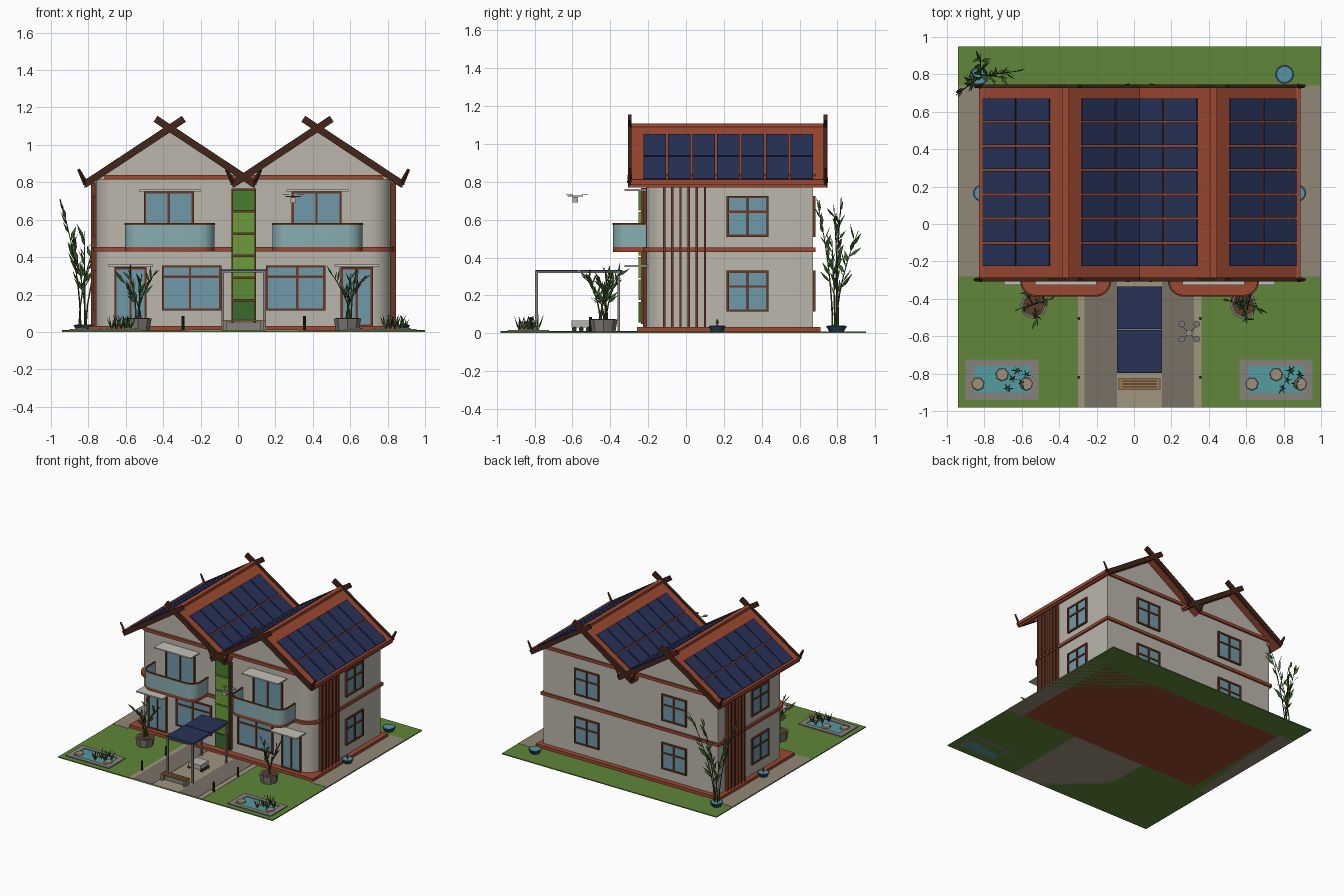
import bpy, bmesh, math, random
from mathutils import Vector, Matrix

if "Cube" in bpy.data.objects:
    bpy.data.objects.remove(bpy.data.objects["Cube"])
random.seed(4)
MATS = {}

def material(hexcol):
    if hexcol not in MATS:
        m = bpy.data.materials.new("paint_" + hexcol)
        rgb = [(int(hexcol[i:i + 2], 16) / 255) ** 2.2 for i in (0, 2, 4)]
        m.diffuse_color = (*rgb, 1)
        m.use_nodes = True
        m.node_tree.nodes["Principled BSDF"].inputs["Base Color"].default_value = m.diffuse_color
        MATS[hexcol] = m
    return MATS[hexcol]

class Part:
    """Collects simple solids into one named object."""
    def __init__(self):
        self.bm = bmesh.new()
    def box(self, x0, x1, y0, y1, z0, z1, mat=Matrix()):
        m = mat @ Matrix.Translation(((x0 + x1) / 2, (y0 + y1) / 2, (z0 + z1) / 2)) @ Matrix.Diagonal((x1 - x0, y1 - y0, z1 - z0, 1))
        bmesh.ops.create_cube(self.bm, size=1, matrix=m)
        return self
    def beam(self, p, q, r, n=6, r2=None):
        p, q = Vector(p), Vector(q)
        m = Matrix.Translation((p + q) / 2) @ (q - p).to_track_quat('Z', 'Y').to_matrix().to_4x4()
        bmesh.ops.create_cone(self.bm, cap_ends=True, segments=n, radius1=r, radius2=r if r2 is None else r2,
                              depth=(q - p).length, matrix=m)
        return self
    def prism(self, pts, a, b, axis='z'):
        f = (lambda p, t: (p[0], p[1], t)) if axis == 'z' else (lambda p, t: (p[0], t, p[1]))
        lo = [self.bm.verts.new(f(p, a)) for p in pts]
        hi = [self.bm.verts.new(f(p, b)) for p in pts]
        self.bm.faces.new(lo[::-1]); self.bm.faces.new(hi)
        for i in range(len(pts)):
            j = (i + 1) % len(pts)
            self.bm.faces.new((lo[i], lo[j], hi[j], hi[i]))
        return self
    def leaf(self, p, d, length, w):
        p, d = Vector(p), Vector(d).normalized()
        s = d.cross(Vector((random.uniform(-1, 1), random.uniform(-1, 1), .4))).normalized() * w
        mid = p + d * length * .4
        self.bm.faces.new([self.bm.verts.new(v) for v in (p, mid + s, p + d * length, mid - s)])
    def done(self, name, col, smooth=False):
        bmesh.ops.recalc_face_normals(self.bm, faces=self.bm.faces)
        me = bpy.data.meshes.new(name)
        self.bm.to_mesh(me); self.bm.free()
        ob = bpy.data.objects.new(name, me)
        bpy.context.collection.objects.link(ob)
        me.materials.append(material(col))
        if smooth:
            bpy.ops.object.select_all(action='DESELECT')
            ob.select_set(True); bpy.context.view_layer.objects.active = ob
            bpy.ops.object.shade_smooth_by_angle(angle=math.radians(35))
        return ob

def front_round(x0, x1, y0, y1, r, n=8):
    """Plan outline with rounded front corners."""
    arc = [(math.cos(math.pi / 2 * i / n) * r, math.sin(math.pi / 2 * i / n) * r) for i in range(n + 1)]
    return ([(x0, y1)] + [(x0 + r - a, y0 + r - b) for a, b in arc]
            + [(x1 - r + a, y0 + r - b) for a, b in arc[::-1]] + [(x1, y1)])

RED, DARK, WALL, GLASS, SOLAR = "9A4A34", "45291F", "B9B5AB", "6F98A8", "2B3558"
STONE, TAN, BLUE, LEAF, WOOD = "85807A", "A0937F", "2C4A63", "3B5A2C", "6B3A28"
CX, UNITS = 0.03, (-0.365, 0.425)

# plot: lawn, side paving, driveway strips
Part().box(-.94, 1, -.98, .95, 0, .008).done("lawn", "61853B")
Part().box(-.94, -.80, -.28, .74, 0, .010).box(.86, 1, -.28, .74, 0, .010).done("side_paving", "8F8676")
Part().box(-.30, .36, -.98, -.26, 0, .010).done("driveway", TAN)
Part().box(-.265, -.09, -.98, -.26, .002, .012).box(.15, .32, -.98, -.26, .002, .012).done("driveway_tracks", "797066")

# house shell
Part().box(-.80, .86, -.26, .71, 0, .032).done("plinth", RED)
Part().prism(front_round(-.76, .82, -.21, .67, .12), .03, .82).done("house_walls", WALL, True)
for z, n in ((.43, "floor_band"), (.815, "eave_band")):
    Part().prism(front_round(-.775, .835, -.228, .685, .12), z, z + .024).done(n, RED, True)

# twin gable roofs with bargeboards, crossed ridge horns and solar panels
S = 0.66
ang = math.atan(S)
for k, c in enumerate(UNITS):
    t = ("left_", "right_")[k]
    Part().prism([(c - .39, .815), (c + .39, .815), (c, 1.075)], -.21, .67, 'y').done(t + "gable_wall", WALL)
    Part().prism([(c, 1.10), (c + .455, .80), (c + .455, .77), (c, 1.07), (c - .455, .77), (c - .455, .80)],
                 -.30, .74, 'y').done(t + "roof", RED)
    trim, sol = Part(), Part()
    edge = Part().box(c - .018, c + .018, -.29, .73, 1.085, 1.108)
    for s in (-1, 1):
        edge.box(c + s * .452 - .012, c + s * .452 + .012, -.29, .73, .785, .812)
        m = Matrix.Translation((c, 0, 1.10)) @ Matrix.Rotation(s * ang, 4, 'Y')
        for y in (-.297, .737):
            a, b = sorted((-s * .085, s * .555))
            trim.box(a, b, y - .01, y + .01, -.028, .010, m)
            trim.beam((c + s * .45, y, .795), (c + s * .488, y, .87), .014, 4, .008)
        for i in range(7):
            y0 = -.225 + i * .1295
            for d0, d1 in ((.085, .257), (.266, .440)):
                a, b = sorted((s * d0 / math.cos(ang), s * d1 / math.cos(ang)))
                sol.box(a, b, y0, y0 + .119, -.002, .010, m)
    edge.done(t + "roof_edges", RED)
    trim.done(t + "bargeboards", DARK)
    sol.done(t + "roof_solar_panels", SOLAR)

# windows and doors; local frame: x across, -y outward
def window(name, x, y, z, w, h, rot=0, cols=(.5,), rows=()):
    m = Matrix.Translation((x, y, z)) @ Matrix.Rotation(rot, 4, 'Z')
    Part().box(-w / 2, w / 2, -.006, .01, 0, h, m).done(name + "_glass", GLASS)
    f, t = Part(), .006
    for u in (0, 1) + cols:
        f.box((u - .5) * w - t, (u - .5) * w + t, -.014, .01, -t, h + t, m)
    for v in (0, 1) + rows:
        f.box(-w / 2, w / 2, -.013, .01, v * h - t, v * h + t, m)
    f.done(name + "_frame", WOOD)

H = math.pi / 2
for s, c, t in ((-1, UNITS[0], "left"), (1, UNITS[1], "right")):
    window(t + "_balcony_door", c - .005, -.21, .46, .255, .285)
    window(t + "_living_window", CX + s * .278, -.21, .12, .305, .23, 0, (.5 + s * .03,), (.76,))
    window(t + "_entry_door", CX + s * .605, -.212, .035, .16, .305)
    for z, n in ((.12, "lower"), (.515, "upper")):
        window(f"{t}_{n}_back_window", c, .67, z, .21, .205, 2 * H, (.5,), (.62,))
        window(f"{t}_{n}_side_window", CX + s * .79, .23 + s * .095, z, .21, .205, s * H, (.5,), (.62,))
    Part().box(c - .165, c + .165, -.325, -.2, .752, .762).done(t + "_upper_canopy", "C4C0B8")
    x = CX + s * .605
    Part().box(x - .12, x + .12, -.325, -.2, .350, .360).done(t + "_entry_canopy", "C4C0B8")
    # balcony
    out = front_round(c - .24, c + .24, -.385, -.2, .08)
    inn = front_round(c - .234, c + .234, -.379, -.2, .074)
    Part().prism(out, .43, .455).done(t + "_balcony_slab", RED, True)
    Part().prism(out + inn[::-1], .455, .572).done(t + "_balcony_glass", "86ACB0", True)
    Part().prism(front_round(c - .243, c + .243, -.388, -.2, .083) + inn[::-1], .572, .583).done(t + "_balcony_rail", WOOD, True)
    # vertical timber fins on the side wall
    fins = Part()
    for i in range(6):
        y = .23 + s * (-.345 + i * .043)
        fins.box(CX + s * .80 - .015, CX + s * .80 + .015, y - .006, y + .006, .03, .80)
    fins.done(t + "_timber_fins", WOOD)

# green wall between the units
Part().box(-.036, .096, -.238, -.2, .05, .766).done("green_wall_frame", WOOD)
for i in range(6):
    z = .056 + i * .1185
    Part().box(-.03, .09, -.252, -.21, z, z + .11).done(f"green_wall_panel_{i + 1}",
                                                      ("3C6A30", "5C8A38", "6C9A3C", "6C9A3C", "6C9A3C", "4B7C32")[i])

# carport with solar roof
port = Part().box(-.09, .15, -.797, -.335, .318, .326)
for x in (-.082, .142):
    for y in (-.79, -.355):
        port.box(x - .007, x + .007, y - .007, y + .007, .008, .325)
port.done("carport_frame", STONE)
Part().box(-.09, .15, -.795, -.568, .326, .335).box(-.09, .15, -.562, -.335, .326, .335).done("carport_solar_panels", SOLAR)

# small wheeled rover under the carport
Part().box(-.025, .085, -.605, -.50, .03, .066).done("rover_body", "B4B2AE")
wheels = Part()
for x in (-.027, .087):
    for y in (-.59, -.553, -.516):
        wheels.beam((x - .007, y, .022), (x + .007, y, .022), .013, 12)
wheels.done("rover_wheels", "333333")

# bench
Part().box(-.08, -.06, -.885, -.825, .01, .055).box(.12, .14, -.885, -.825, .01, .055).box(-.08, .14, -.86, -.85, .01, .05).done("bench_base", STONE)
slats = Part()
for i in range(4):
    slats.box(-.082, .142, -.886 + i * .016, -.874 + i * .016, .055, .063)
slats.done("bench_slats", "A2703C")

# hovering drone
Part().box(.28, .31, -.60, -.57, .69, .72).beam((.255, -.625, .725), (.335, -.545, .725), .003).beam(
    (.255, -.545, .725), (.335, -.625, .725), .003).done("drone_body", "B8B4A4")
rot = Part()
for x in (.255, .335):
    for y in (-.615, -.535):
        rot.beam((x, y, .732), (x, y, .735), .018, 8)
rot.done("drone_rotors", "777777")

# bollard lights
bol = Part()
for x in (-.295, .355):
    for y in (-.82, -.505):
        bol.beam((x, y, .008), (x, y, .085), .008, 8)
bol.done("bollards", "2B2B2B")

# plants
def bamboo(name, base, tips, leaves, size):
    st, lf = Part(), Part()
    for tip in tips:
        b = Vector(base) + Vector((random.uniform(-.02, .02), random.uniform(-.02, .02), 0))
        tip = Vector(tip)
        at = lambda u: Vector((b.x + (tip.x - b.x) * u ** 1.8, b.y + (tip.y - b.y) * u ** 1.8, b.z + (tip.z - b.z) * u))
        for i in range(6):
            st.beam(at(i / 6), at((i + 1) / 6), .0045 - i * .0005, 5)
        for i in range(leaves):
            d = (tip - b).normalized() + Vector((random.uniform(-1, 1), random.uniform(-1, 1), random.uniform(-.5, .4))) * .7
            lf.leaf(at(.35 + .6 * i / leaves), d, size * random.uniform(.7, 1.1), size * .11)
    st.done(name + "_stems", "4A5A2A")
    lf.done(name + "_leaves", LEAF)

def bowl(name, x, y, r=.05):
    Part().beam((x, y, .005), (x, y, .038), r * .65, 16, r).done(name, BLUE, True)
    Part().beam((x, y, .03), (x, y, .040), r * .8, 16).done(name + "_water", "5A93A5")

bowl("back_left_bowl", -.83, .79)
bowl("back_right_bowl", .805, .80)
for x, n in ((-.815, "left"), (.875, "right")):
    bowl(n + "_side_bowl", x, .165, .045)
    Part().beam((x, .165, .04), (x, .165, .06), .004).beam((x, .165, .055), (x, .165, .075), .010, 6, .002).done(n + "_lotus_bud", "5A4A50")
bamboo("back_bamboo", (-.83, .79, .03), [(-.95, .69, .71), (-.82, .91, .54), (-.60, .82, .72), (-.68, .78, .68), (-.89, .77, .50)], 11, .10)
for x, n in ((-.535, "left"), (.585, "right")):
    s = 1 if x > 0 else -1
    Part().beam((x, -.435, .005), (x, -.435, .072), .062, 8, .073).done(n + "_planter", "7D7973")
    Part().beam((x, -.435, .06), (x, -.435, .075), .062, 8).done(n + "_planter_soil", "5A3F30")
    bamboo(n + "_bamboo", (x, -.435, .07), [(x + s * .10, -.46, .30), (x - s * .10, -.40, .33), (x + .02, -.53, .31), (x + s * .05, -.34, .33)], 9, .075)

# ponds with border, stones and reeds
for c, s, n in ((-.705, -1, "left"), (.76, 1, "right")):
    rim = Part()
    for sy in (-1, 1):
        rim.box(c - .195, c + .195, -.832 + sy * .09 - .018, -.832 + sy * .09 + .018, 0, .016)
        rim.box(c + sy * .172 - .023, c + sy * .172 + .023, -.91, -.754, 0, .016)
    rim.done(n + "_pond_border", STONE)
    Part().box(c - .15, c + .15, -.905, -.758, 0, .011).done(n + "_pond_water", "5599A0")
    st = Part()
    for dx, dy in ((-.13, -.855), (0, -.805), (.13, -.855)):
        st.beam((c + dx, dy, .008), (c + dx, dy, .022), .037, 7, .032)
    st.done(n + "_pond_stones", "A08F7A")
    reeds = Part()
    for i in range(5):
        x, y = c + .03 + .025 * i, -.88 + (i * 37 % 5) * .024
        for k in range(6):
            a = k * 1.05 + i
            reeds.leaf((x, y, .01), (math.cos(a) * .4, math.sin(a) * .4, 1), random.uniform(.06, .10), .005)
    reeds.done(n + "_pond_reeds", LEAF)
